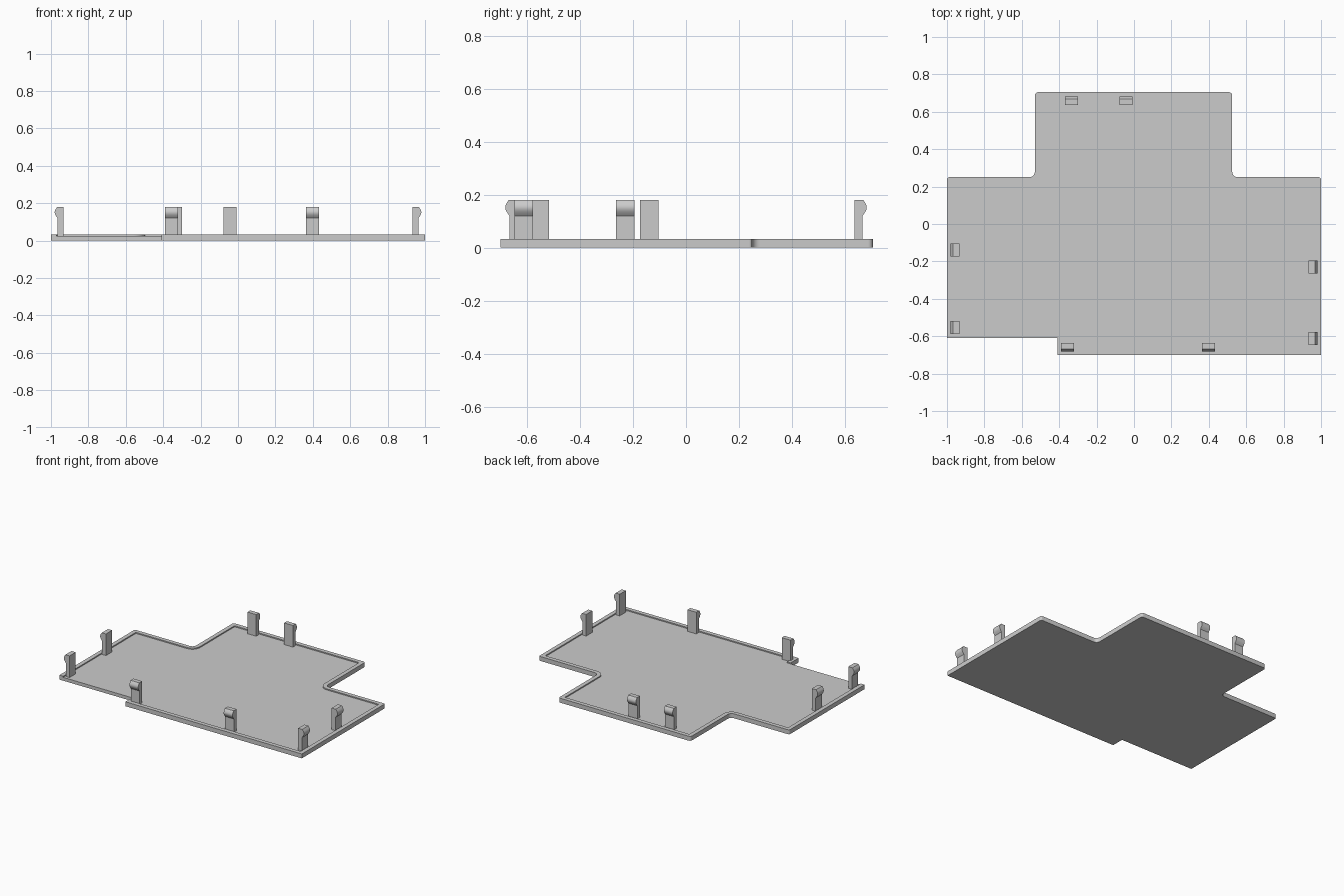
import bpy, bmesh, math
from mathutils import Vector

cube = bpy.data.objects.get("Cube")
if cube:
    bpy.data.objects.remove(cube, do_unlink=True)

grey = bpy.data.materials.new("plain grey")
GREY = (0.6, 0.6, 0.6, 1)
grey.diffuse_color = GREY
grey.use_nodes = True
grey.node_tree.nodes["Principled BSDF"].inputs["Base Color"].default_value = GREY

FLOOR, TOP, RIM = 0.024, 0.032, 0.03


def prism(name, points, sweep):
    """Sweep a closed outline of 3D points along a vector."""
    bm = bmesh.new()
    face = bm.faces.new([bm.verts.new(p) for p in points])
    ext = bmesh.ops.extrude_face_region(bm, geom=[face])
    moved = [v for v in ext["geom"] if isinstance(v, bmesh.types.BMVert)]
    bmesh.ops.translate(bm, verts=moved, vec=sweep)
    bmesh.ops.recalc_face_normals(bm, faces=bm.faces)
    mesh = bpy.data.meshes.new(name)
    bm.to_mesh(mesh)
    bm.free()
    mesh.materials.append(grey)
    obj = bpy.data.objects.new(name, mesh)
    bpy.context.collection.objects.link(obj)
    bpy.ops.object.select_all(action='DESELECT')
    obj.select_set(True)
    bpy.context.view_layer.objects.active = obj
    bpy.ops.object.shade_smooth_by_angle(angle=math.radians(30))
    return obj


def rounded(corners, inset=0.0, steps=6):
    """Offset an open counter-clockwise path inward and round its corners."""
    pts = [Vector(c[:2]) for c in corners]
    out = []
    for i, p in enumerate(pts):
        d0 = (p - pts[i - 1]).normalized() if i else None
        d1 = (pts[i + 1] - p).normalized() if i < len(pts) - 1 else None
        n0, n1 = [Vector((-d.y, d.x)) if d else Vector((0, 0)) for d in (d0, d1)]
        q = p + (n0 + n1) * inset
        r = corners[i][2]
        if not r:
            out.append(q)
            continue
        turn = 1 if d0.cross(d1) > 0 else -1
        r = max(r - turn * inset, 0.004)
        centre = q + (n0 + n1) * r * turn
        for k in range(steps + 1):
            a = math.pi / 2 * k / steps
            out.append(centre - turn * r * (n0 * math.cos(a) + n1 * math.sin(a)))
    return out


# Plate outline: x, y, corner radius; starts and ends at the open notch edge
OUTLINE = [(-0.41, -0.61, 0), (-0.41, -0.70, 0), (1, -0.70, 0),
           (1, 0.25, 0.012), (0.525, 0.25, 0.03), (0.525, 0.705, 0.018),
           (-0.53, 0.705, 0.018), (-0.53, 0.25, 0.03), (-1, 0.25, 0.012),
           (-1, -0.61, 0)]
outer = rounded(OUTLINE)
inner = rounded(OUTLINE, RIM)

prism("base_plate", [(p.x, p.y, 0) for p in outer], (0, 0, FLOOR))
prism("raised_rim", [(p.x, p.y, FLOOR) for p in outer + inner[::-1]],
      (0, 0, TOP - FLOOR))

# Snap clip section: outward distance and height, with a rounded catch
ARC = 14
clip_section = [(0, 0.02), (0.03, 0.02)]
for k in range(ARC + 1):
    t = k / ARC
    clip_section.append((0.03 + 0.016 * math.sin(math.pi * t * 0.95), 0.12 + 0.06 * t))
clip_section.append((0, 0.18))


def clip(name, x, y, out):
    """Place a clip with its inner face centred on x, y."""
    out = Vector((*out, 0))
    side = Vector((-out.y, out.x, 0)) * 0.07
    start = Vector((x, y, 0)) - side / 2
    prism(name, [start + out * u + Vector((0, 0, z)) for u, z in clip_section], side)


# Clips along each side
for n, x in enumerate((-0.355, 0.398), 1):
    clip(f"front_clip_{n}", x, -0.636, (0, -1))
for n, x in enumerate((-0.335, -0.042), 1):
    clip(f"back_clip_{n}", x, 0.636, (0, 1))
for n, y in enumerate((-0.612, -0.23), 1):
    clip(f"left_clip_{n}", 0.934, y, (1, 0))
for n, y in enumerate((-0.553, -0.138), 1):
    clip(f"right_clip_{n}", -0.934, y, (-1, 0))
